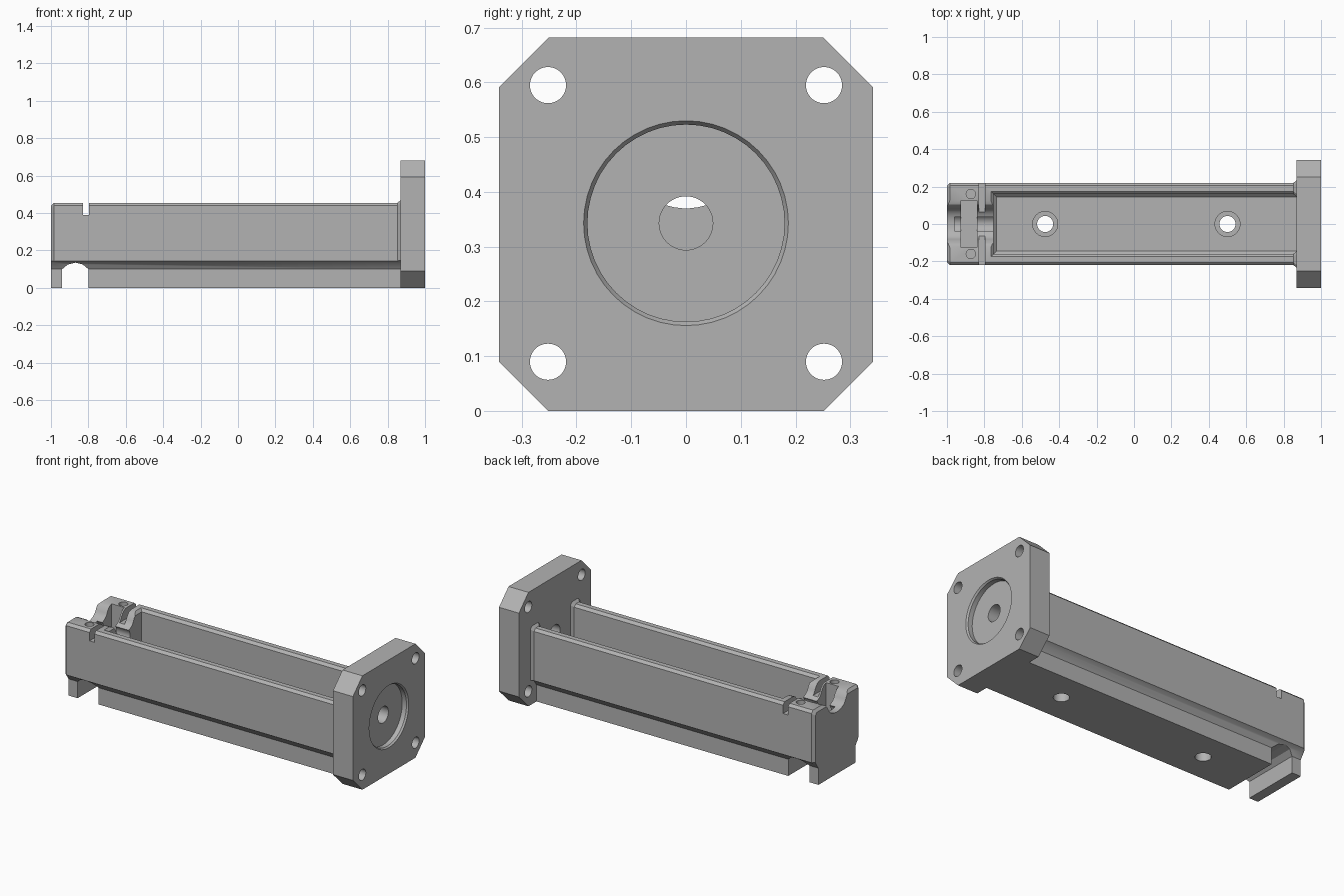
import bpy, bmesh, math

cube = bpy.data.objects.get("Cube")
if cube:
    bpy.data.objects.remove(cube)

metal = bpy.data.materials.new("machined grey")
metal.use_nodes = True
grey = (0.45, 0.45, 0.45, 1)
metal.diffuse_color = grey
metal.node_tree.nodes["Principled BSDF"].inputs["Base Color"].default_value = grey


def loft(name, rings):
    """Skin matching point rings into a closed solid."""
    bm = bmesh.new()
    rows = [[bm.verts.new(p) for p in ring] for ring in rings]
    n = len(rows[0])
    for a, b in zip(rows, rows[1:]):
        for i in range(n):
            j = (i + 1) % n
            bm.faces.new((a[i], a[j], b[j], b[i]))
    bm.faces.new(rows[0])
    bm.faces.new(rows[-1])
    bmesh.ops.recalc_face_normals(bm, faces=bm.faces)
    mesh = bpy.data.meshes.new(name)
    bm.to_mesh(mesh)
    bm.free()
    mesh.materials.append(metal)
    obj = bpy.data.objects.new(name, mesh)
    bpy.context.collection.objects.link(obj)
    return obj


def box(name, x0, x1, y0, y1, z0, z1):
    return loft(name, [[(x, y0, z0), (x, y1, z0), (x, y1, z1), (x, y0, z1)]
                       for x in (x0, x1)])


def circle(r, n=48):
    return [(r * math.cos(i * math.tau / n), r * math.sin(i * math.tau / n))
            for i in range(n)]


def rod_x(name, y, z, *stations):
    """Round solid along x; stations are (x, radius)."""
    return loft(name, [[(x, y + a, z + b) for a, b in circle(r)] for x, r in stations])


def rod_z(name, x, y, z0, z1, r):
    return loft(name, [[(x + a, y + b, z) for a, b in circle(r)] for z in (z0, z1)])


def cut(target, *cutters):
    for c in cutters:
        c.hide_render = True
        mod = target.modifiers.new("cut", "BOOLEAN")
        mod.operation = "DIFFERENCE"
        mod.solver = "EXACT"
        mod.object = c
        with bpy.context.temp_override(object=target, active_object=target):
            bpy.ops.object.modifier_apply(modifier=mod.name)
        bpy.data.objects.remove(c)


def smooth(obj):
    bpy.ops.object.select_all(action="DESELECT")
    obj.select_set(True)
    bpy.context.view_layer.objects.active = obj
    bpy.ops.object.shade_smooth_by_angle(angle=math.radians(25))


SHAFT_Z = 0.343
CH = 0.015
FLANGE_X = 0.868


# Long trough body with chamfered rim and stepped foot
def body_ring(x, w, top):
    half = [(w - CH, top), (w, top - CH), (w, 0.145), (0.198, 0.132),
            (0.175, 0.10), (0.175, 0)]
    return [(x, y, z) for y, z in half] + [(x, -y, z) for y, z in reversed(half)]


body = loft("trough_body", [body_ring(-1, 0.22 - CH, 0.455 - CH),
                            body_ring(-1 + CH, 0.22, 0.455),
                            body_ring(FLANGE_X + 0.005, 0.22, 0.455)])


# Trough cavity with chamfered rim and floor edge
def cavity_ring(z, w, x0):
    return [(x0, -w, z), (0.9, -w, z), (0.9, w, z), (x0, w, z)]


cut(body, loft("cavity", [cavity_ring(0.12, 0.145, -0.735),
                          cavity_ring(0.135, 0.16, -0.75),
                          cavity_ring(0.44, 0.16, -0.75),
                          cavity_ring(0.47, 0.19, -0.78)]))

# Counterbored mounting holes in the floor
for x in (-0.475, 0.5):
    cut(body, rod_z("bolt", x, 0, -0.1, 0.3, 0.043),
        rod_z("counterbore", x, 0, 0.09, 0.3, 0.067))

# Notch under the end block, with arched roof
notch = [(-0.94, -0.1), (-0.94, 0.1), (-0.91, 0.125), (-0.87, 0.135),
         (-0.83, 0.125), (-0.80, 0.1), (-0.80, -0.1)]
cut(body, loft("notch", [[(x, y, z) for x, z in notch] for y in (-0.4, 0.4)]))


# Bearing cradle with rounded lips
def cradle_ring(x):
    half = [(0.15, 0.47), (0.125, 0.455), (0.105, 0.447), (0.09, 0.43)]
    arc = [(0.085 * math.cos(math.radians(a)), 0.43 - 0.06 * math.sin(math.radians(a)))
           for a in range(15, 166, 10)]
    return [(x, y, z) for y, z in half + arc] + [(x, -y, z) for y, z in reversed(half)]


cut(body, loft("cradle", [cradle_ring(x) for x in (-1.1, -0.7)]),
    box("bearing_pocket", -0.925, -0.84, -0.125, 0.125, 0.28, 0.6),
    rod_x("shaft_bore", 0, SHAFT_Z, (-0.96, 0.05), (-0.7, 0.05)),
    box("cross_slot", -0.83, -0.797, -0.4, 0.4, 0.39, 0.6))
for side in (-1, 1):
    cut(body, rod_z("cap_screw", -0.872, side * 0.16, 0.25, 0.6, 0.025))
smooth(body)

# Motor flange with clipped corners
H, C = 0.341, 0.09
octagon = [(H, C), (H, 2 * H - C), (H - C, 2 * H), (C - H, 2 * H),
           (-H, 2 * H - C), (-H, C), (C - H, 0), (H - C, 0)]
flange = loft("motor_flange", [[(x, y, z) for y, z in octagon] for x in (FLANGE_X, 1)])
cut(flange, rod_x("pilot_recess", 0, SHAFT_Z, (0.962, 0.18), (0.99, 0.18), (1.01, 0.194)),
    rod_x("shaft_hole", 0, SHAFT_Z, (0.8, 0.049), (1.1, 0.049)))
for y in (-0.252, 0.252):
    for z in (0.09, 0.595):
        cut(flange, rod_x("flange_bolt", y, z, (0.8, 0.033), (1.1, 0.033)))
smooth(flange)

# Flared fillets where the walls meet the flange
for side, label in ((-1, "right"), (1, "left")):
    rings = []
    for x, g in ((0.853, 0), (FLANGE_X + 0.002, CH)):
        pts = [(0.16 - g, 0.13), (0.22 + g, 0.146), (0.22 + g, 0.44 + g),
               (0.205 + g, 0.455 + g), (0.175 - g, 0.455 + g), (0.16 - g, 0.44 + g)]
        rings.append([(x, side * y, z) for y, z in pts])
    loft(label + "_wall_fillet", rings)
